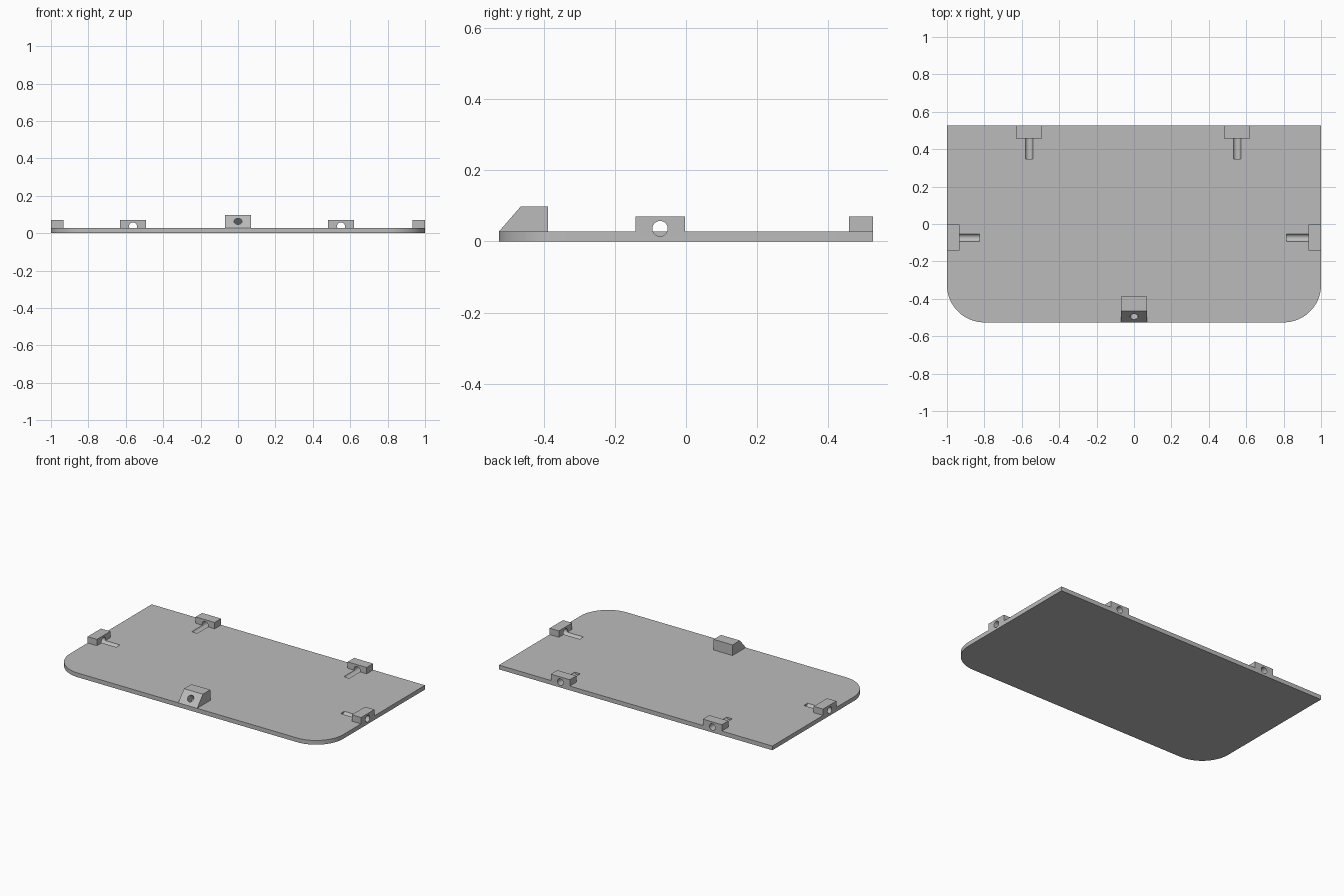
import bpy, bmesh, math
from mathutils import Vector

cube = bpy.data.objects.get("Cube")
if cube:
    bpy.data.objects.remove(cube, do_unlink=True)

HALF_Y, PLATE_Z, LUG_Z = 0.526, 0.028, 0.07
HOLE_Z, HOLE_R = 0.036, 0.0215
LUG_W, LUG_D = 0.139, 0.068

grey = bpy.data.materials.new("plain_grey")
grey.use_nodes = True
colour = (0.5, 0.5, 0.5, 1)
grey.diffuse_color = colour
grey.node_tree.nodes["Principled BSDF"].inputs["Base Color"].default_value = colour


def prism(name, outline, direction):
    """Extrude a planar outline along a direction."""
    bm = bmesh.new()
    face = bm.faces.new([bm.verts.new(p) for p in outline])
    moved = bmesh.ops.extrude_face_region(bm, geom=[face])["geom"]
    verts = [v for v in moved if isinstance(v, bmesh.types.BMVert)]
    bmesh.ops.translate(bm, verts=verts, vec=direction)
    bmesh.ops.recalc_face_normals(bm, faces=bm.faces)
    mesh = bpy.data.meshes.new(name)
    bm.to_mesh(mesh)
    bm.free()
    mesh.materials.append(grey)
    obj = bpy.data.objects.new(name, mesh)
    bpy.context.collection.objects.link(obj)
    return obj


def box(name, x0, x1, y0, y1, z0, z1):
    base = [(x0, y0, z0), (x1, y0, z0), (x1, y1, z0), (x0, y1, z0)]
    return prism(name, base, (0, 0, z1 - z0))


def drill(name, start, end):
    """Round cutter running between two points."""
    start, end = Vector(start), Vector(end)
    turn = (end - start).to_track_quat("Z", "Y")
    ring = [start + turn @ Vector((HOLE_R * math.cos(a), HOLE_R * math.sin(a), 0))
            for a in (math.tau * i / 32 for i in range(32))]
    obj = prism(name, ring, end - start)
    obj.hide_render = True
    return obj


def cut(obj, cutters):
    """Subtract the cutters and bake the result."""
    for c in cutters:
        mod = obj.modifiers.new("hole", "BOOLEAN")
        mod.operation, mod.solver, mod.object = "DIFFERENCE", "EXACT", c
    bpy.context.view_layer.update()
    graph = bpy.context.evaluated_depsgraph_get()
    mesh = bpy.data.meshes.new_from_object(obj.evaluated_get(graph))
    obj.modifiers.clear()
    obj.data = mesh


# Base plate with two rounded front corners
R = 0.2
outline = [(1, HALF_Y, 0), (-1, HALF_Y, 0)]
for cx, first in ((-1 + R, math.pi), (1 - R, 1.5 * math.pi)):
    for i in range(25):
        a = first + i * math.pi / 48
        outline.append((cx + R * math.cos(a), -HALF_Y + R + R * math.sin(a), 0))
plate = prism("base_plate", outline, (0, 0, PLATE_Z))

parts, drills = [plate], []

# Rear lugs, each with a bore that carries on as a groove in the plate
for side, x in (("right", -0.561), ("left", 0.551)):
    lug = box(f"rear_{side}_lug", x - LUG_W / 2, x + LUG_W / 2,
              HALF_Y - LUG_D, HALF_Y, PLATE_Z, LUG_Z)
    bore = drill(f"rear_{side}_bore", (x, HALF_Y + 0.1, HOLE_Z), (x, 0.347, HOLE_Z))
    cut(lug, [bore])
    parts.append(lug)
    drills.append(bore)

# Side lugs with the same bore and groove
SIDE_Y = -0.073
for side, s, inner in (("right", -1, 0.825), ("left", 1, 0.815)):
    x0, x1 = sorted((s, s * (1 - LUG_D)))
    lug = box(f"{side}_side_lug", x0, x1, SIDE_Y - LUG_W / 2, SIDE_Y + LUG_W / 2,
              PLATE_Z, LUG_Z)
    bore = drill(f"{side}_side_bore", (s * 1.1, SIDE_Y, HOLE_Z), (s * inner, SIDE_Y, HOLE_Z))
    cut(lug, [bore])
    parts.append(lug)
    drills.append(bore)

# Front block with a sloped face and a blind hole square to the slope
W = 0.069
low, high = Vector((-W, -HALF_Y, PLATE_Z)), Vector((-W, -0.465, 0.098))
front = prism("front_block",
              [low, high, (-W, -0.388, 0.098), (-W, -0.388, PLATE_Z)], (2 * W, 0, 0))
slope = (high - low).normalized()
inward = Vector((0, slope.z, -slope.y))
middle = (low + high) / 2 + Vector((W, 0, 0))
front_bore = drill("front_bore", middle - inward * 0.05, middle + inward * 0.055)
cut(front, [front_bore])
parts.append(front)
drills.append(front_bore)

cut(plate, drills)
for d in drills:
    bpy.data.objects.remove(d, do_unlink=True)

# Smooth the round walls, keep the edges sharp
bpy.ops.object.select_all(action="DESELECT")
for p in parts:
    p.select_set(True)
bpy.context.view_layer.objects.active = plate
bpy.ops.object.shade_smooth_by_angle(angle=math.radians(30))
